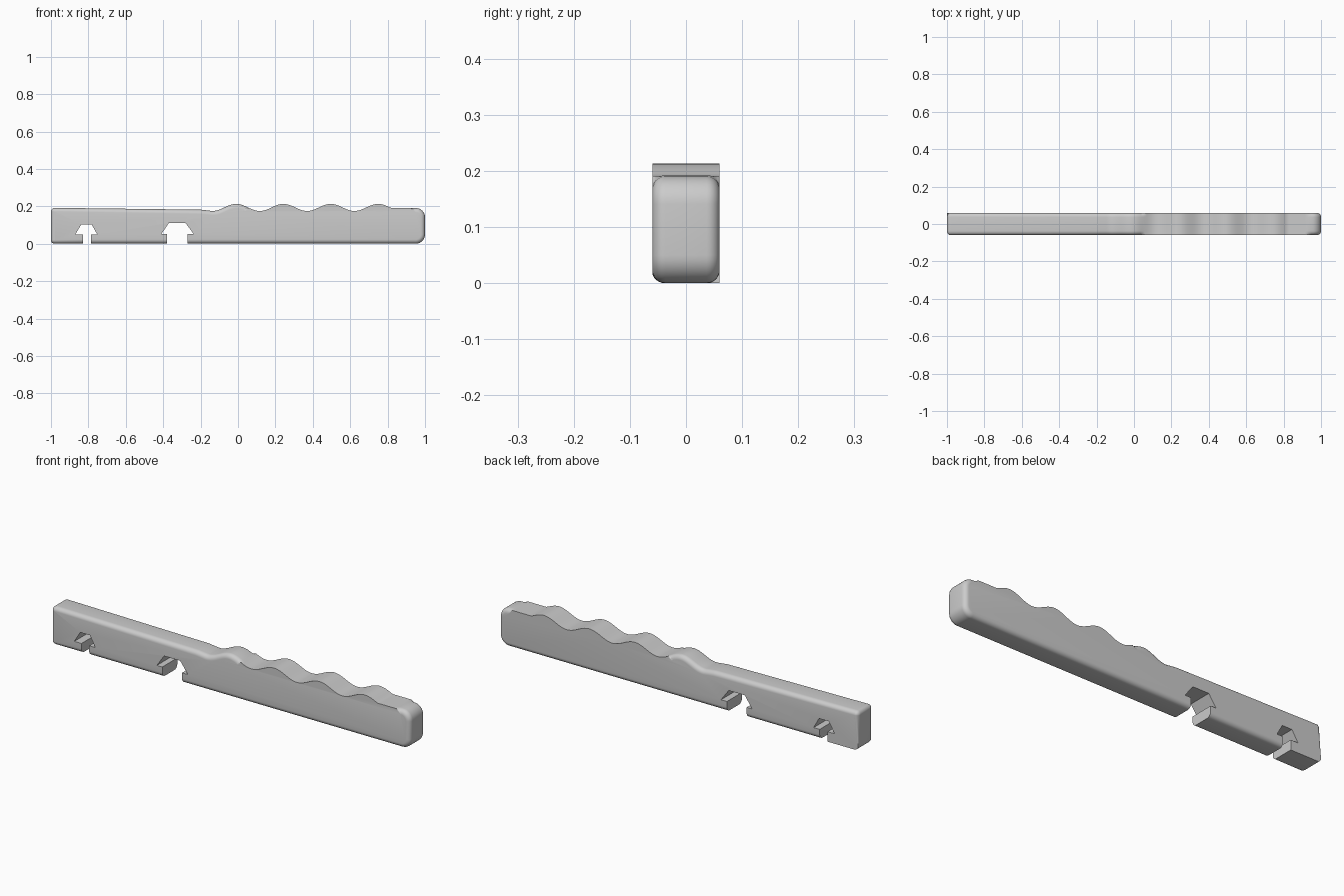
import bpy, bmesh
from math import sin, cos, pi

cube = bpy.data.objects.get("Cube")
if cube:
    bpy.data.objects.remove(cube, do_unlink=True)

HALF = 0.06      # half thickness
ROUND = 0.023    # edge rounding
STEPS = 6
profile = []     # x, z, outward nx, nz, front rounding, back rounding


def add(x, z, nx, nz, front=1, back=None):
    profile.append((x, z, nx, nz, front, front if back is None else back))


def corner(cx, cz, radius, start, front=1, back=None, steps=8):
    """Quarter turn, counter-clockwise from the start angle."""
    for i in range(steps + 1):
        a = start + pi / 2 * i / steps
        add(cx + radius * cos(a), cz + radius * sin(a), cos(a), sin(a), front, back)


def notch(slot, head, top, shoulder, height, left_back):
    """Arrow-shaped opening in the underside."""
    add(slot[0], 0, 0, -1, 1, left_back)
    for x, z in ((slot[0], shoulder), (head[0], shoulder), (top[0], height),
                 (top[1], height), (head[1], shoulder), (slot[1], shoulder)):
        add(x, z, 0, 0, 0)
    add(slot[1], 0, 0, -1)


def top_height(x):
    wave = 0.194 + 0.019 * cos(2 * pi * (x + 0.01) / 0.253)
    if x > 0.75:
        return max(wave, 0.191)
    if x < -0.137:
        return 0.175 + 0.007 * min(1, (-0.137 - x) / 0.06) + 0.01 * max(0, -0.2 - x) / 0.8
    return wave


# Underside with its two notches, then the rounded grip end
corner(-0.98, 0.02, 0.02, pi, 0.85, 0)
notch((-0.83, -0.787), (-0.87, -0.753), (-0.837, -0.783), 0.05, 0.104, 0)
notch((-0.38, -0.27), (-0.41, -0.237), (-0.37, -0.28), 0.052, 0.11, 1)
corner(0.95, 0.05, 0.05, -pi / 2)
corner(0.95, 0.141, 0.05, 0)

# Finger waves keep crisp sides; the plain bar has rounded ones
COUNT = 110
for i in range(COUNT + 1):
    x = 0.935 - (0.935 + 0.2) * i / COUNT
    slope = (top_height(x + 0.002) - top_height(x - 0.002)) / 0.004
    length = (1 + slope * slope) ** 0.5
    add(x, top_height(x), -slope / length, 1 / length, 0 if 0.05 < x < 0.93 else 1)
corner(-0.98, top_height(-0.98) - 0.02, 0.02, pi / 2, 0.85)

# Loft the profile through the thickness
layers = []
for side in (-1, 1):
    half = []
    for i in range(STEPS + 1):
        a = pi / 2 * i / STEPS
        half.append((side * (HALF - ROUND * (1 - sin(a))), ROUND * (1 - cos(a)), side))
    layers += half[::-1] if side < 0 else half

bm = bmesh.new()
rings = []
for y, inset, side in layers:
    ring = []
    for x, z, nx, nz, front, back in profile:
        d = inset * (front if side < 0 else back)
        ring.append(bm.verts.new((x - nx * d, y, z - nz * d)))
    rings.append(ring)
n = len(profile)
for a, b in zip(rings, rings[1:]):
    for i in range(n):
        j = (i + 1) % n
        bm.faces.new((a[i], a[j], b[j], b[i]))
bm.faces.new(rings[0])
bm.faces.new(rings[-1][::-1])
bmesh.ops.recalc_face_normals(bm, faces=bm.faces)

mesh = bpy.data.meshes.new("notched_grip_bar")
bm.to_mesh(mesh)
bm.free()
bar = bpy.data.objects.new("notched_grip_bar", mesh)
bpy.context.collection.objects.link(bar)

grey = bpy.data.materials.new("light_grey")
grey.use_nodes = True
colour = (0.6, 0.6, 0.6, 1)
grey.diffuse_color = colour
grey.node_tree.nodes["Principled BSDF"].inputs["Base Color"].default_value = colour
mesh.materials.append(grey)

bpy.ops.object.select_all(action='DESELECT')
bar.select_set(True)
bpy.context.view_layer.objects.active = bar
bpy.ops.object.shade_smooth_by_angle(angle=pi / 6)
